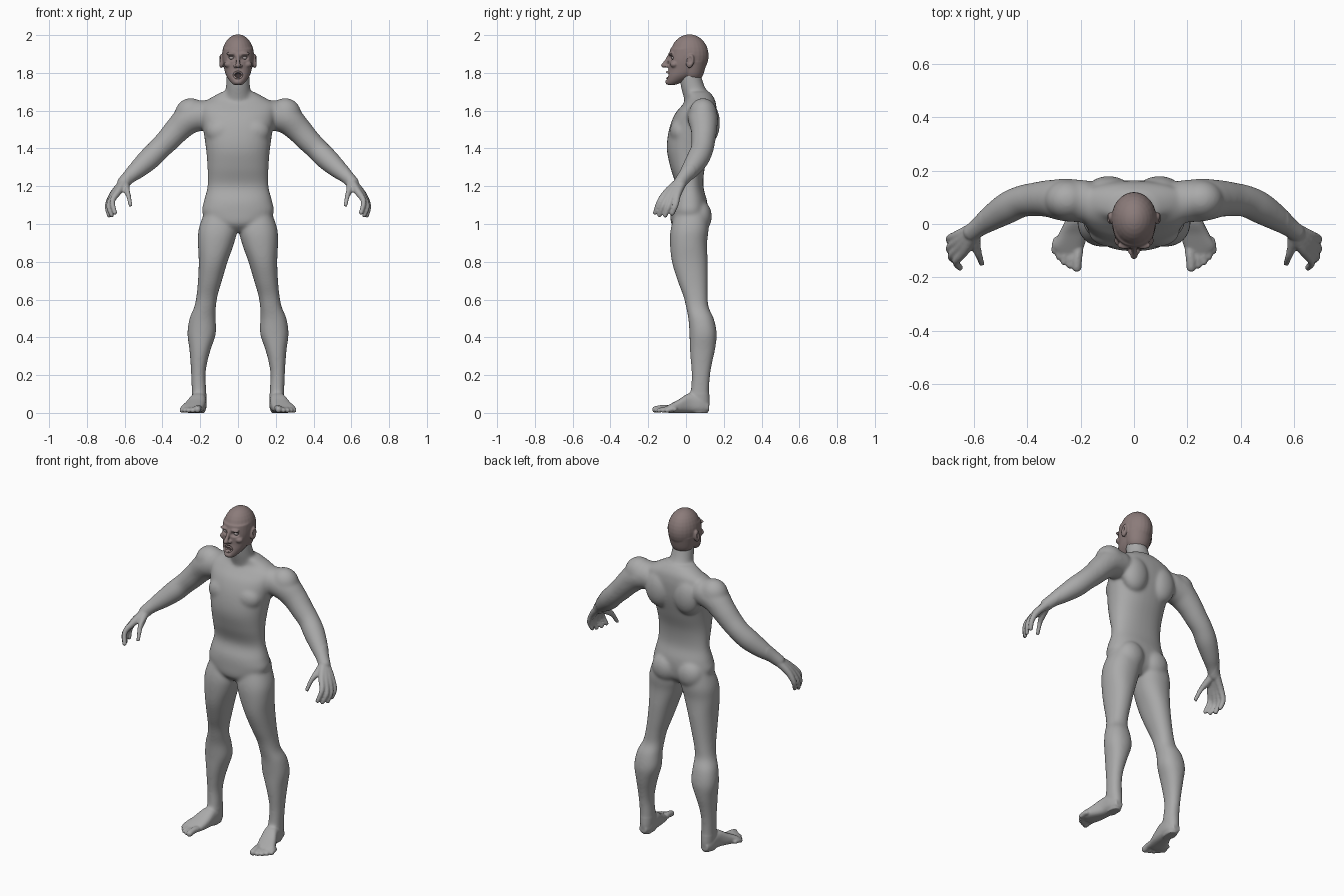
import bpy, bmesh, math
from mathutils import Vector, Matrix

if "Cube" in bpy.data.objects:
    bpy.data.objects.remove(bpy.data.objects["Cube"])


def material(name, rgb):
    m = bpy.data.materials.new(name)
    m.diffuse_color = (*rgb, 1)
    m.use_nodes = True
    m.node_tree.nodes["Principled BSDF"].inputs["Base Color"].default_value = m.diffuse_color
    return m


GREY = material("body grey", (0.40, 0.40, 0.40))
BROWN = material("head brown", (0.26, 0.20, 0.195))
LIP = material("lip pink grey", (0.42, 0.32, 0.31))
DARK = material("mouth dark", (0.05, 0.035, 0.035))
EYE = material("eye grey", (0.34, 0.30, 0.30))


def resample(rows, n=5):
    """Catmull-Rom interpolation of equal-length number rows."""
    out = []
    for i in range(len(rows) - 1):
        a, b, c, d = (rows[max(i - 1, 0)], rows[i], rows[i + 1],
                      rows[min(i + 2, len(rows) - 1)])
        for k in range(n):
            t = k / n
            out.append([0.5 * (2 * q + (r - p) * t + (2 * p - 5 * q + 4 * r - s) * t * t
                               + (3 * q - p - 3 * r + s) * t ** 3)
                        for p, q, r, s in zip(a, b, c, d)])
    out.append(list(rows[-1]))
    return out


def loft(bm, sections, power=1.0, n=32):
    """Skin closed rings given as (centre, half axis u, half axis v)."""
    rings = []
    for c, u, v in sections:
        ring = []
        for k in range(n):
            a = 2 * math.pi * k / n
            x, y = math.cos(a), math.sin(a)
            x = math.copysign(abs(x) ** power, x)
            y = math.copysign(abs(y) ** power, y)
            ring.append(bm.verts.new(c + u * x + v * y))
        rings.append(ring)
    for r0, r1 in zip(rings, rings[1:]):
        for k in range(n):
            bm.faces.new((r0[k], r0[(k + 1) % n], r1[(k + 1) % n], r1[k]))
    bm.faces.new(rings[0][::-1])
    bm.faces.new(rings[-1])


def stack(bm, rows, power=1.0):
    """Horizontal rings: z, x0, x1, y0, y1."""
    loft(bm, [(Vector(((x0 + x1) / 2, (y0 + y1) / 2, z)), Vector(((x1 - x0) / 2, 0, 0)),
               Vector((0, (y1 - y0) / 2, 0))) for z, x0, x1, y0, y1 in resample(rows)], power)


def ball(bm, centre, radii, tilt=0):
    mat = (Matrix.Translation(centre) @ Matrix.Rotation(tilt, 4, 'X')
           @ Matrix.Diagonal((*radii, 1)))
    bmesh.ops.create_uvsphere(bm, u_segments=24, v_segments=16, radius=1, matrix=mat)


def tube(bm, rows):
    """Round limb through x, y, z, radius with rounded ends."""
    pts = resample(rows)
    sections = []
    for i, (x, y, z, r) in enumerate(pts):
        t = Vector(pts[min(i + 1, len(pts) - 1)][:3]) - Vector(pts[max(i - 1, 0)][:3])
        u = t.cross(Vector((0.8, 0, 0.6))).normalized()
        v = t.normalized().cross(u)
        sections.append((Vector((x, y, z)), u * r, v * r))
    loft(bm, sections, n=20)
    for x, y, z, r in (rows[0], rows[-1]):
        ball(bm, (x, y, z), (r, r, r))


def mirror(bm):
    copy = bmesh.ops.duplicate(bm, geom=bm.verts[:] + bm.edges[:] + bm.faces[:])
    for v in copy["geom"]:
        if isinstance(v, bmesh.types.BMVert):
            v.co.x = -v.co.x


def make(name, bm, mats):
    bmesh.ops.recalc_face_normals(bm, faces=bm.faces[:])
    me = bpy.data.meshes.new(name)
    bm.to_mesh(me)
    bm.free()
    ob = bpy.data.objects.new(name, me)
    bpy.context.collection.objects.link(ob)
    for m in mats:
        me.materials.append(m)
    me.shade_smooth()
    return ob


def apply(ob, kind, **settings):
    mod = ob.modifiers.new(kind.lower(), kind)
    for k, v in settings.items():
        setattr(mod, k, v)
    bpy.context.view_layer.objects.active = ob
    ob.select_set(True)
    bpy.ops.object.modifier_apply(modifier=mod.name)


def fuse(ob, voxel, rounds, keep, mats):
    """Melt overlapping parts into one skin, smoothing where keep(co) holds."""
    apply(ob, 'REMESH', mode='VOXEL', voxel_size=voxel)
    apply(ob, 'SMOOTH', factor=0.5, iterations=3)
    group = ob.vertex_groups.new(name="soft")
    group.add([v.index for v in ob.data.vertices if keep(v.co)], 1, 'REPLACE')
    apply(ob, 'SMOOTH', factor=0.5, iterations=rounds, vertex_group="soft")
    ob.data.materials.clear()
    for m in mats:
        ob.data.materials.append(m)
    ob.data.shade_smooth()


# ---- Body: one side of limbs and muscles, mirrored ----
bm = bmesh.new()
# leg
stack(bm, [(1.08, .04, .17, -.05, .11), (.98, .005, .207, -.08, .12), (.9, .02, .212, -.085, .112),
           (.8, .055, .208, -.075, .115), (.7, .085, .212, -.045, .115), (.62, .108, .22, -.015, .115),
           (.56, .117, .232, 0, .12), (.5, .118, .257, .012, .147), (.42, .117, .268, .018, .163),
           (.34, .143, .258, .02, .155), (.27, .162, .252, .025, .14), (.2, .172, .248, .03, .128),
           (.12, .168, .245, .025, .123), (.05, .168, .242, .01, .125), (.0, .175, .235, .02, .115)], .9)
# foot, rings across: y, x0, x1, z0, z1
foot = [(.122, .185, .23, .01, .05), (.08, .167, .245, 0, .09), (.02, .168, .255, 0, .105),
        (-.04, .175, .283, 0, .07), (-.085, .187, .303, 0, .046), (-.115, .2, .285, .003, .03)]
loft(bm, [(Vector(((a + b) / 2, y, (c + d) / 2)), Vector(((b - a) / 2, 0, 0)),
           Vector((0, 0, (d - c) / 2))) for y, a, b, c, d in resample(foot)], .75)
# toes
for x, y0, y1, r in ((.212, -.10, -.162, .018), (.238, -.10, -.155, .013), (.260, -.09, -.142, .013),
                     (.279, -.08, -.122, .013), (.295, -.06, -.10, .013)):
    tube(bm, [(x - .004, y0, r + .006, r), (x, (y0 + y1) / 2, r + .006, r), (x + .002, y1, r, r)])
# arm
tube(bm, [(.19, .085, 1.575, .08), (.26, .09, 1.555, .08), (.32, .095, 1.50, .07), (.37, .092, 1.445, .064),
          (.42, .085, 1.395, .06), (.47, .062, 1.345, .06), (.53, .025, 1.29, .05),
          (.575, -.008, 1.25, .038), (.605, -.03, 1.22, .034)])
ball(bm, (.25, .09, 1.582), (.085, .075, .085))
# fingers and thumb, each starting at the wrist
for rows in (((.605, -.045, 1.215), (.635, -.10, 1.17), (.665, -.14, 1.12), (.652, -.163, 1.06)),
             ((.608, -.038, 1.215), (.65, -.085, 1.162), (.683, -.12, 1.10), (.668, -.14, 1.047)),
             ((.61, -.03, 1.215), (.66, -.066, 1.157), (.69, -.09, 1.095), (.682, -.11, 1.045)),
             ((.61, -.022, 1.215), (.662, -.044, 1.157), (.69, -.055, 1.10), (.684, -.073, 1.055)),
             ((.60, -.04, 1.215), (.59, -.085, 1.18), (.578, -.12, 1.15), (.567, -.15, 1.098))):
    tube(bm, [(*p, r) for p, r in zip(rows, (.024, .019, .0145, .012))])
# chest, shoulder blade and buttock muscles
ball(bm, (.085, -.03, 1.49), (.085, .056, .07))
ball(bm, (.095, .12, 1.535), (.085, .06, .11))
ball(bm, (.085, .075, 1.04), (.082, .062, .085))
mirror(bm)
# torso
stack(bm, [(z, -w, w, y0, y1) for z, w, y0, y1 in
           ((.96, .06, -.04, .07), (1.0, .14, -.078, .105), (1.06, .19, -.082, .115), (1.12, .181, -.077, .112),
            (1.2, .162, -.055, .092), (1.3, .162, -.083, .1), (1.4, .17, -.102, .13), (1.5, .185, -.09, .155),
            (1.58, .2, -.06, .163), (1.63, .205, -.02, .16), (1.665, .15, .005, .15), (1.7, .085, 0, .125))], .88)
# neck
stack(bm, [(1.62, -.09, .09, 0, .155), (1.68, -.073, .073, -.015, .128), (1.73, -.064, .064, -.028, .098),
           (1.8, -.06, .06, -.038, .076)])
body = make("body", bm, [GREY])
fuse(body, .006, 32, lambda c: c.z > .1 and abs(c.x) < .575, [GREY])

# ---- Head ----
bm = bmesh.new()
ball(bm, (.05, -.062, 1.845), (.024, .022, .018))             # cheek
ball(bm, (.034, -.08, 1.902), (.03, .014, .009))              # brow
ball(bm, (.014, -.1, 1.836), (.010, .012, .009))              # nostril wing
ball(bm, (.089, .022, 1.862), (.013, .021, .038), -.2)        # ear
mirror(bm)
ball(bm, (0, .018, 1.892), (.085, .102, .112))                # skull
stack(bm, [(z, -w, w, y0, y1) for z, w, y0, y1 in
           ((1.737, .024, -.1, -.055), (1.755, .042, -.104, -.01), (1.785, .062, -.1, .045),
            (1.82, .073, -.094, .08), (1.87, .081, -.093, .095), (1.93, .08, -.083, .1))], .93)  # jaw and face
stack(bm, [(1.772, -.055, .055, -.02, .082), (1.80, -.068, .068, -.03, .095),
           (1.86, -.08, .08, -.04, .11)])                     # nape
tube(bm, [(0, -.086, 1.895, .009), (0, -.104, 1.862, .010), (0, -.118, 1.84, .014)])  # nose
ball(bm, (0, -.09, 1.752), (.026, .02, .016))                 # chin
head = make("head", bm, [BROWN])
fuse(head, .004, 5, lambda c: True, [BROWN, DARK])

# press in eye sockets, ear hollows and open mouth
dents = [((0, -.1, 1.788), (.02, .04, .015), (0, .035, 0))]
for s in (1, -1):
    dents.append(((s * .034, -.083, 1.879), (.018, .03, .011), (0, .015, 0)))
    dents.append(((s * .102, .02, 1.868), (.012, .011, .018), (-s * .008, 0, 0)))
for v in head.data.vertices:
    p = v.co.copy()
    for c, size, push in dents:
        d = sum(((p[i] - c[i]) / size[i]) ** 2 for i in range(3))
        if d < 6:
            v.co += Vector(push) * math.exp(-d * d * .7)
for f in head.data.polygons:
    c = f.center
    if c.y < -.03 and (c.x / .02) ** 2 + ((c.z - 1.788) / .015) ** 2 < 1:
        f.material_index = 1

# lips around the open mouth
bm = bmesh.new()
rings = []
for i in range(32):
    a = 2 * math.pi * i / 32
    c = Vector((.022 * math.cos(a), -.099 + .012 * math.cos(a) ** 2, 1.788 + .017 * math.sin(a)))
    out = Vector((math.cos(a), 0, math.sin(a)))
    rings.append([bm.verts.new(c + out * .005 * math.cos(b) + Vector((0, .006 * math.sin(b), 0)))
                  for b in (2 * math.pi * k / 10 for k in range(10))])
for i in range(32):
    r0, r1 = rings[i], rings[(i + 1) % 32]
    for k in range(10):
        bm.faces.new((r0[k], r0[(k + 1) % 10], r1[(k + 1) % 10], r1[k]))
make("lips", bm, [LIP])

# eyes
bm = bmesh.new()
ball(bm, (.034, -.066, 1.879), (.014, .012, .009))
mirror(bm)
make("eyes", bm, [EYE])
